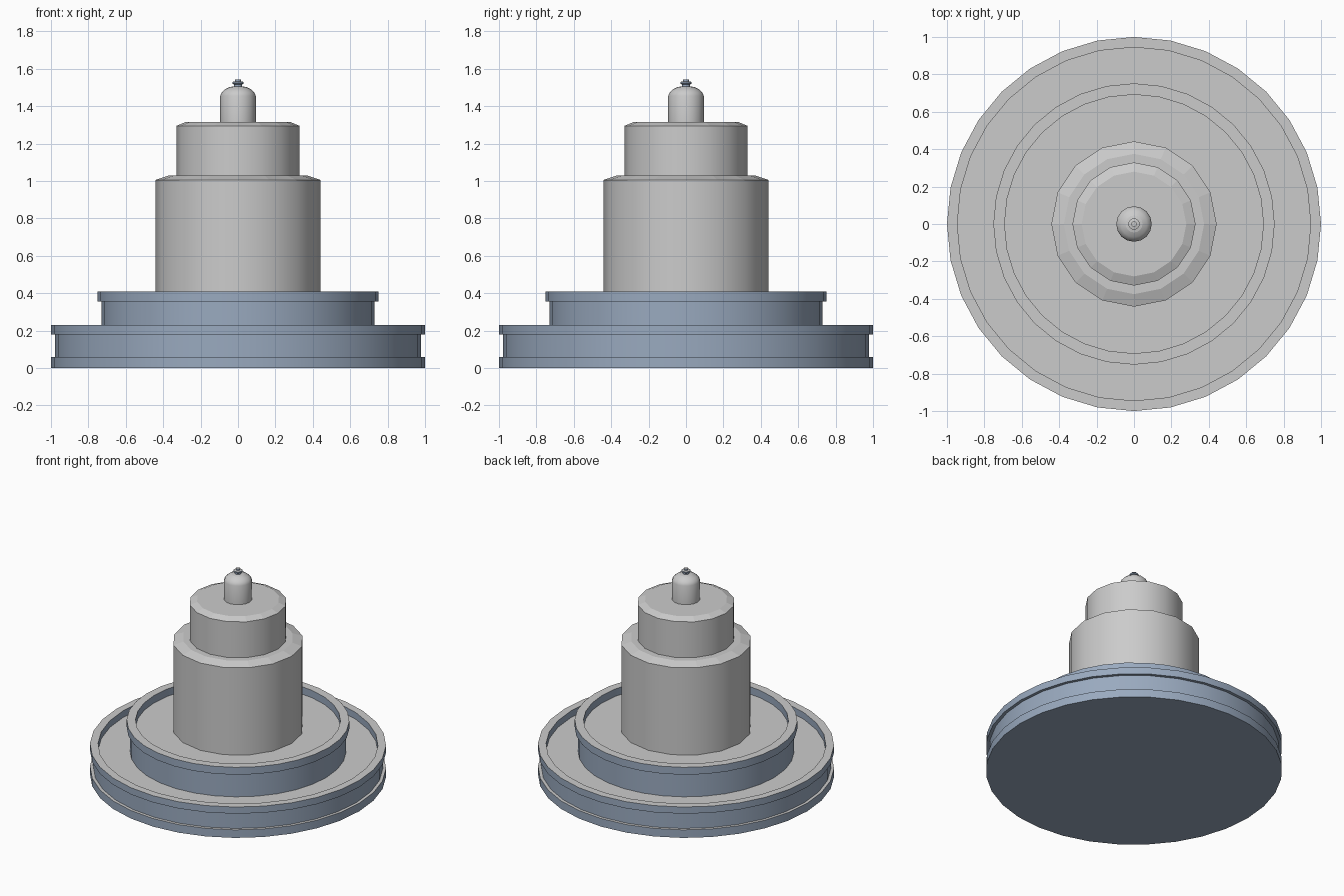
import bpy, bmesh, math

if "Cube" in bpy.data.objects:
    bpy.data.objects.remove(bpy.data.objects["Cube"])


def material(name, rgb):
    m = bpy.data.materials.new(name)
    m.diffuse_color = (*rgb, 1)
    m.use_nodes = True
    m.node_tree.nodes["Principled BSDF"].inputs["Base Color"].default_value = m.diffuse_color
    return m


GREY = material("light grey", (0.60, 0.60, 0.60))
BLUE = material("steel blue", (0.32, 0.40, 0.52))


def lathe(name, profile, sides, mats, grey_tops=False, smooth_all=False):
    """Revolve an (r, z) profile listed from bottom to top; r = 0 closes to a point."""
    bm = bmesh.new()
    rings = []
    for r, z in profile:
        if r == 0:
            rings.append([bm.verts.new((0, 0, z))] * sides)
        else:
            rings.append([bm.verts.new((r * math.cos(2 * math.pi * i / sides),
                                        r * math.sin(2 * math.pi * i / sides), z))
                          for i in range(sides)])
    for a, b in zip(rings, rings[1:]):
        for i in range(sides):
            j = (i + 1) % sides
            quad = list(dict.fromkeys((a[i], a[j], b[j], b[i])))
            f = bm.faces.new(quad)
            f.normal_update()
            # walls are smooth, bevels and flats stay faceted
            f.smooth = abs(f.normal.z) < (0.9 if smooth_all else 0.1)
            # upward faces take the second colour on the plinth
            if grey_tops and f.normal.z > 0.5:
                f.material_index = 1
    me = bpy.data.meshes.new(name)
    for m in mats:
        me.materials.append(m)
    # sharp creases
    for e in bm.edges:
        if len(e.link_faces) == 2 and e.calc_face_angle(0) > math.radians(40):
            e.smooth = False
    bm.to_mesh(me)
    bm.free()
    ob = bpy.data.objects.new(name, me)
    bpy.context.collection.objects.link(ob)
    return ob


# Wide lower plinth: flange, groove, raised rim and sunken floor
lathe("lower_plinth", [(0, 0), (1, 0), (1, .06), (.978, .06), (.978, .18), (1, .18),
                       (1, .23), (.945, .23), (.945, .18), (0, .18)],
      32, [BLUE, GREY], grey_tops=True)

# Upper plinth with the same rim
lathe("upper_plinth", [(.73, .18), (.73, .355), (.752, .355), (.752, .41),
                       (.692, .41), (.692, .355), (0, .355)],
      32, [BLUE, GREY], grey_tops=True)

# Two stacked bevelled drums
lathe("main_drum", [(.442, .355), (.442, 1.005), (.375, 1.028), (0, 1.028)], 16, [GREY])
lathe("upper_drum", [(.329, 1.028), (.329, 1.295), (.28, 1.315), (0, 1.315)], 16, [GREY])

# Domed post
lathe("domed_post", [(.095, 1.315), (.095, 1.455), (.088, 1.473), (.07, 1.49),
                     (.045, 1.502), (.025, 1.506), (0, 1.506)],
      16, [GREY], smooth_all=True)

# Small nozzle on the tip
lathe("tip_nozzle", [(.021, 1.503), (.021, 1.515), (.03, 1.52), (.03, 1.53),
                     (.015, 1.533), (.015, 1.543), (0, 1.543)],
      16, [BLUE, GREY], grey_tops=True)
